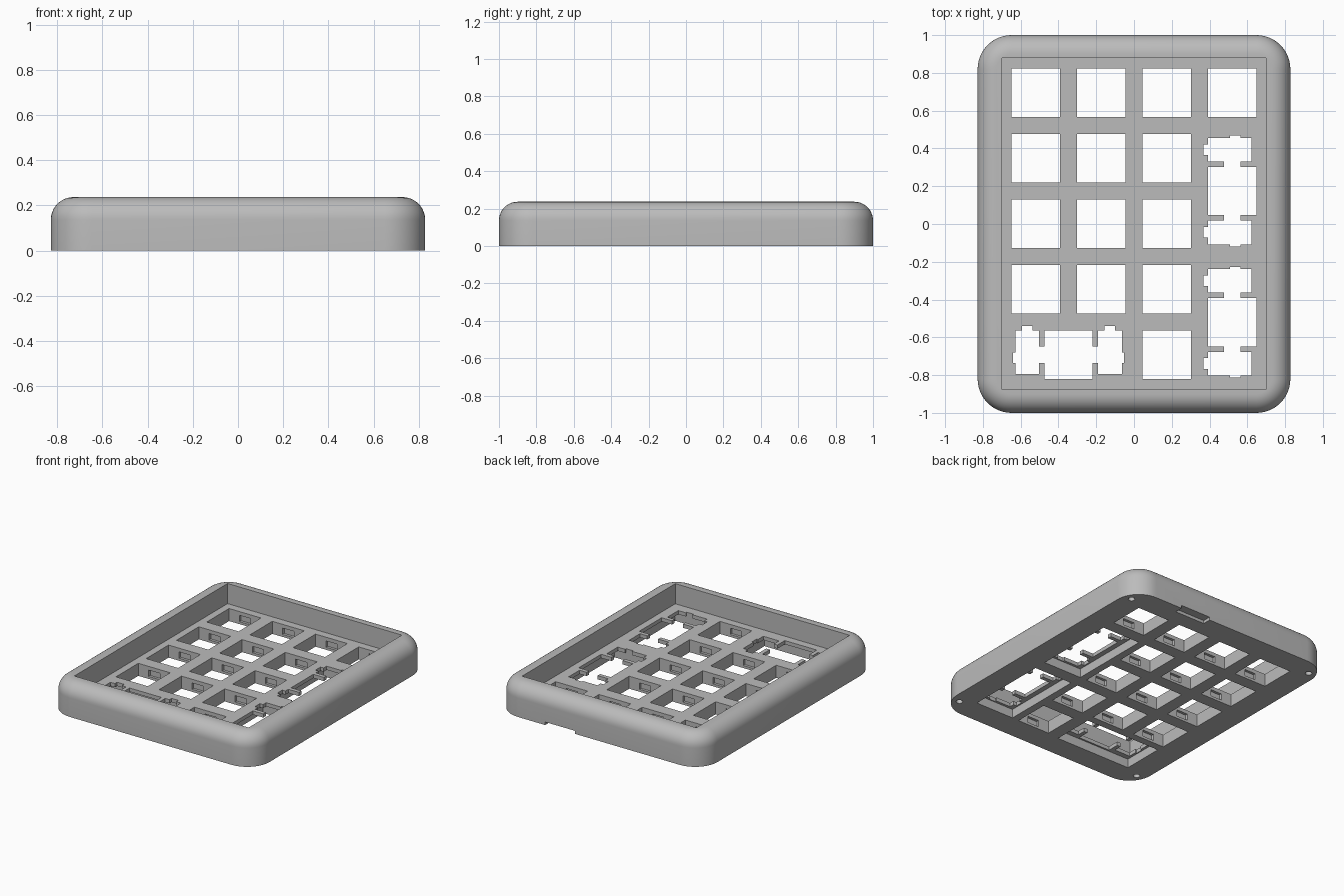
import bpy, bmesh, math
from mathutils import Matrix

cube = bpy.data.objects.get("Cube")
if cube:
    bpy.data.objects.remove(cube, do_unlink=True)

W, L, H = 0.828, 1.0, 0.237          # half width, half length, height
CORNER, FILLET = 0.18, 0.1
PLATE, THIN = 0.091, 0.064           # plate top, underside of thin plate
PITCH, HOLE = 0.347, 0.128           # key spacing, half key hole

grey = bpy.data.materials.new("case_grey")
grey.use_nodes = True
grey.diffuse_color = (0.5, 0.5, 0.5, 1)
grey.node_tree.nodes["Principled BSDF"].inputs["Base Color"].default_value = (0.5, 0.5, 0.5, 1)


def make_object(name, bm):
    mesh = bpy.data.meshes.new(name)
    bmesh.ops.recalc_face_normals(bm, faces=bm.faces)
    bm.to_mesh(mesh)
    bm.free()
    obj = bpy.data.objects.new(name, mesh)
    bpy.context.collection.objects.link(obj)
    return obj


def add_box(bm, x0, x1, y0, y1, z0, z1):
    size = Matrix.Diagonal((x1 - x0, y1 - y0, z1 - z0, 1))
    place = Matrix.Translation(((x0 + x1) / 2, (y0 + y1) / 2, (z0 + z1) / 2))
    bmesh.ops.create_cube(bm, size=1, matrix=place @ size)


def ring(bm, inset, z, steps=12):
    """Rounded rectangle, pulled in by inset."""
    verts = []
    for q, (sx, sy) in enumerate(((1, 1), (-1, 1), (-1, -1), (1, -1))):
        for i in range(steps + 1):
            a = math.pi / 2 * (q + i / steps)
            r = CORNER - inset
            verts.append(bm.verts.new((sx * (W - CORNER) + r * math.cos(a),
                                       sy * (L - CORNER) + r * math.sin(a), z)))
    return verts


# Outer case: rounded block with a filleted top edge
bm = bmesh.new()
rings = [ring(bm, 0, 0)]
for i in range(11):
    a = math.pi / 2 * i / 10
    rings.append(ring(bm, FILLET * (1 - math.cos(a)), H - FILLET + FILLET * math.sin(a)))
for low, high in zip(rings, rings[1:]):
    for i in range(len(low)):
        j = (i + 1) % len(low)
        bm.faces.new((low[i], low[j], high[j], high[i]))
bm.faces.new(rings[0])
bm.faces.new(rings[-1])
case = make_object("keypad_case", bm)
case.data.materials.append(grey)
bpy.context.view_layer.objects.active = case


def cut(name, bm):
    """Subtract a set of separate solids from the case."""
    cutter = make_object(name, bm)
    cutter.hide_render = True
    mod = case.modifiers.new(name, "BOOLEAN")
    mod.operation = "DIFFERENCE"
    mod.solver = "EXACT"
    mod.object = cutter
    bpy.ops.object.modifier_apply(modifier=mod.name)
    bpy.data.objects.remove(cutter, do_unlink=True)


def cut_boxes(name, boxes):
    bm = bmesh.new()
    for box in boxes:
        add_box(bm, *box)
    cut(name, bm)


# Key positions: single keys, then double keys as (x, y, upright)
cols = [-0.52 + PITCH * i for i in range(4)]
rows = [0.695 - PITCH * i for i in range(5)]
singles = [(x, y) for x in cols[:3] for y in rows[:4]]
singles += [(cols[3], rows[0]), (cols[2], rows[4])]
doubles = [(cols[3], (rows[1] + rows[2]) / 2, True),
           (cols[3], (rows[3] + rows[4]) / 2, True),
           ((cols[0] + cols[1]) / 2, rows[4], False)]


def double_boxes(u0, u1, v0, v1, z0, z1):
    """Boxes placed along (u) and across (v) every double key."""
    for x, y, upright in doubles:
        if upright:
            yield (x - v1, x - v0, y + u0, y + u1, z0, z1)
        else:
            yield (x + u0, x + u1, y + v0, y + v1, z0, z1)


def mirrored(u0, u1, v0, v1):
    return (list(double_boxes(u0, u1, v0, v1, -0.1, 0.15)) +
            list(double_boxes(-u1, -u0, v0, v1, -0.1, 0.15)))


# Well above the plate
cut_boxes("well", [(-0.70, 0.70, -0.877, 0.88, PLATE, 0.4)])

# Underside pockets below the double keys
cut_boxes("pockets", double_boxes(-0.30, 0.30, -0.14, 0.165, -0.1, THIN))

# Key holes and their clip notches
cut_boxes("key_holes", [(x - HOLE, x + HOLE, y - HOLE, y + HOLE, -0.1, 0.15)
                        for x, y in singles + [d[:2] for d in doubles]])
cut_boxes("clip_notches", [(x - 0.045, x + 0.045, y - 0.147, y + 0.147, 0.018, THIN)
                           for x, y in singles])

# Stabiliser openings: main slots, side tabs, links to the key hole, end tabs
cut_boxes("stabiliser_slots", mirrored(0.157, 0.282, -0.102, 0.129))
cut_boxes("stabiliser_tabs", mirrored(0.19, 0.247, 0.05, 0.154))
cut_boxes("stabiliser_links", double_boxes(-0.2, 0.2, -0.044, 0.044, -0.1, 0.15))
cut_boxes("stabiliser_ends", double_boxes(-0.293, 0.293, -0.042, 0.013, -0.1, 0.15))

# Cable notch at the back of the underside
cut_boxes("cable_notch", [(0.19, 0.43, 0.94, 1.1, -0.1, 0.022)])

# Blind screw holes in the corners
bm = bmesh.new()
for sx in (-1, 1):
    for sy in (-1, 1):
        bmesh.ops.create_cone(bm, cap_ends=True, segments=20, radius1=0.022, radius2=0.022,
                              depth=0.2, matrix=Matrix.Translation((sx * 0.76, sy * 0.88, 0)))
cut("screw_holes", bm)

case.select_set(True)
bpy.ops.object.shade_smooth_by_angle(angle=math.radians(30))
